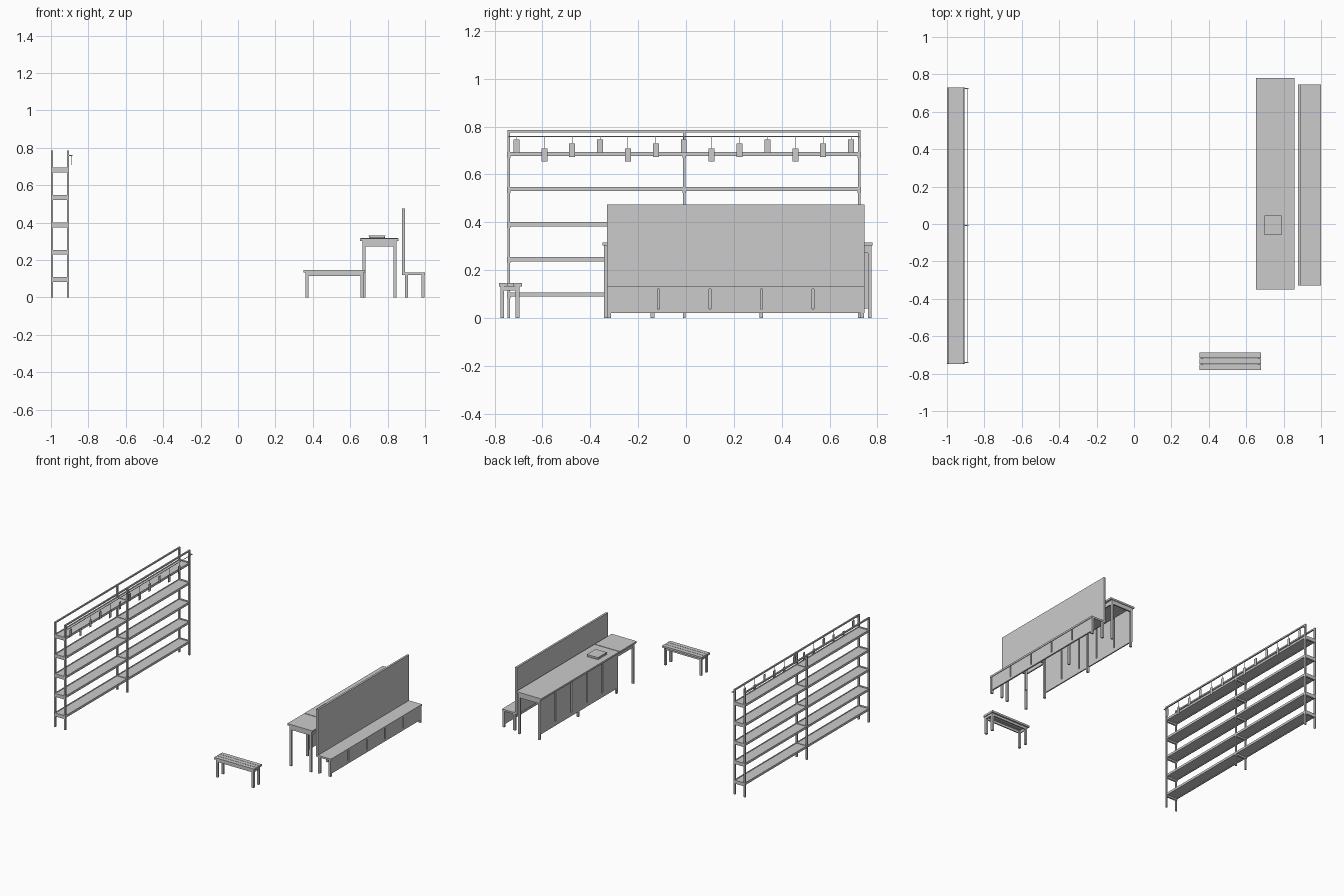
import bpy, bmesh
from mathutils import Vector

if "Cube" in bpy.data.objects:
    bpy.data.objects.remove(bpy.data.objects["Cube"])


def boxes(name, items):
    """One object from boxes given as (x0, x1, y0, y1, z0, z1)."""
    bm = bmesh.new()
    for x0, x1, y0, y1, z0, z1 in items:
        vs = bmesh.ops.create_cube(bm, size=1)["verts"]
        for v in vs:
            v.co = Vector(((x0 + x1) / 2 + v.co.x * (x1 - x0),
                           (y0 + y1) / 2 + v.co.y * (y1 - y0),
                           (z0 + z1) / 2 + v.co.z * (z1 - z0)))
    me = bpy.data.meshes.new(name)
    bm.to_mesh(me)
    bm.free()
    ob = bpy.data.objects.new(name, me)
    bpy.context.collection.objects.link(ob)
    return ob


def legs(name, xs, ys, w, top):
    return boxes(name, [(x - w / 2, x + w / 2, y - w / 2, y + w / 2, 0, top)
                        for x in xs for y in ys])


def slit_panels(name, x0, x1, y0, y1, z0, z1, rail, n, gap):
    """Row of n panels with slits between them and a rail along the bottom."""
    step = (y1 - y0) / n
    items = [(x0, x1, y0, y1, z0, z0 + rail)]
    for i in range(n):
        a = y0 + i * step + (gap / 2 if i else 0)
        b = y0 + (i + 1) * step - (gap / 2 if i < n - 1 else 0)
        items.append((x0, x1, a, b, z0 + rail, z1))
    return boxes(name, items)


# --- Wall shelf: posts, top rails, boards with rims ---
post_x = (-0.994, -0.910)
post_y = (-0.741, -0.008, 0.724)
legs("shelf_posts", post_x, post_y, 0.011, 0.785)
boxes("shelf_top_rails", [(x - .005, x + .005, -.746, .729, .775, .785) for x in post_x])
for i in range(5):
    z = 0.090 + i * 0.1465
    boxes(f"shelf_board_{i + 1}", [(-.994, -.912, -.741, .724, z + .004, z + .014)])
    boxes(f"shelf_rim_{i + 1}",
          [(x - .004, x + .004, -.746, .729, z, z + .017) for x in post_x] +
          [(-1.0, -.905, y - .007, y + .007, z - .008, z + .018) for y in post_y])

# --- Hanging rod, its brackets and the tags on strings ---
rod_x, rod_z = -0.888, 0.758
boxes("tag_rod", [(rod_x - .0015, rod_x + .0015, -.741, .724, rod_z - .0015, rod_z + .0015)])
boxes("rod_brackets", [(-.91, rod_x + .002, y - .002, y + .002, rod_z - .003, rod_z + .003)
                       for y in post_y])
tag_tops = (0.745, 0.709, 0.729)
strings, tags = [], []
for i in range(13):
    y, t = -0.709 + i * 0.1166, tag_tops[i % 3]
    strings.append((rod_x - .001, rod_x + .001, y - .001, y + .001, t, rod_z))
    tags.append((rod_x - .0008, rod_x + .0008, y - .0125, y + .0125, t - .056, t))
boxes("tag_strings", strings)
boxes("hanging_tags", tags)

# --- Counter with a lift-up flap at its front end ---
hinge = -0.147
boxes("counter_top", [(.652, .859, hinge + .001, .780, .302, .315)])
boxes("counter_flap", [(.652, .859, -.349, hinge - .001, .302, .315)])
boxes("flap_hinge", [(.656, .855, hinge - .004, hinge + .004, .313, .318)])
legs("counter_legs", (.674, .840), (-.336, -.140, .315, .768), .015, .302)
boxes("counter_apron",
      [(.834, .844, -.342, .775, .272, .302),
       (.667, .677, -.342, hinge, .272, .302)] +
      [(.667, .844, y - .005, y + .005, .272, .302) for y in (-.337, -.142, .770)])
slit_panels("counter_panels", .665, .674, hinge, .775, .04, .302, .03, 5, .012)

# --- Book with a loose strip on the counter ---
boxes("book_pages", [(.700, .785, -.056, .043, .317, .329)])
boxes("book_covers", [(.697, .788, -.059, .046, z, z + .003) for z in (.315, .328)])
boxes("pen", [(.706, .782, -.074, -.066, .315, .322)])

# --- Wall bench with tall back panel ---
boxes("bench_back", [(.878, .893, -.330, .746, .128, .475)])
boxes("bench_seat", [(.878, 1.0, -.330, .746, .121, .134)])
legs("bench_legs", (.900, .989), (-.321, .737), .016, .121)
slit_panels("bench_front_panels", .984, .996, -.330, .746, .02, .121, .018, 5, .010)

# --- Small slatted bench ---
boxes("small_bench_slats", [(.35, .678, -.781 + i * .0325, -.751 + i * .0325, .132, .146)
                            for i in range(3)])
legs("small_bench_legs", (.369, .664), (-.768, -.705), .016, .132)
boxes("small_bench_apron",
      [(.362, .671, y - .004, y + .004, .115, .132) for y in (-.771, -.702)] +
      [(x - .004, x + .004, -.775, -.698, .115, .132) for x in (.366, .667)])
